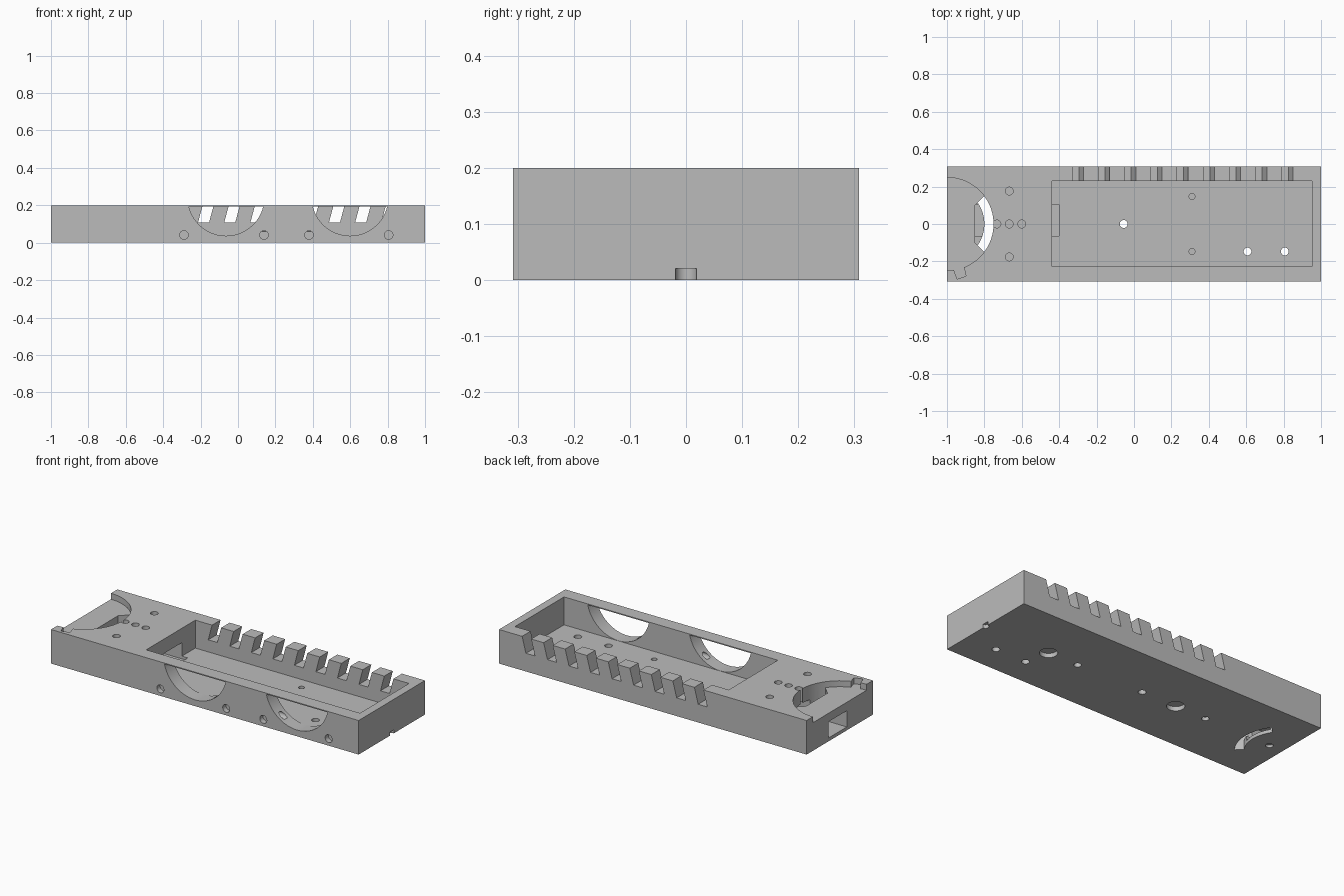
import bpy, bmesh, math

if "Cube" in bpy.data.objects:
    bpy.data.objects.remove(bpy.data.objects["Cube"])

AXES = {'x': lambda a, b, t: (t, a, b),
        'y': lambda a, b, t: (a, t, b),
        'z': lambda a, b, t: (a, b, t)}


def prism(name, pts, lo, hi, axis):
    """Extrude a 2D outline from lo to hi along an axis."""
    bm = bmesh.new()
    f = AXES[axis]
    n = len(pts)
    v0 = [bm.verts.new(f(a, b, lo)) for a, b in pts]
    v1 = [bm.verts.new(f(a, b, hi)) for a, b in pts]
    bm.faces.new(v0)
    bm.faces.new(v1)
    for i in range(n):
        j = (i + 1) % n
        bm.faces.new((v0[i], v0[j], v1[j], v1[i]))
    bmesh.ops.recalc_face_normals(bm, faces=bm.faces)
    me = bpy.data.meshes.new(name)
    bm.to_mesh(me)
    bm.free()
    ob = bpy.data.objects.new(name, me)
    bpy.context.collection.objects.link(ob)
    return ob


def rect(a0, a1, b0, b1):
    return [(a0, b0), (a1, b0), (a1, b1), (a0, b1)]


def arc(ca, cb, r, t0, t1, n):
    return [(ca + r * math.cos(t0 + (t1 - t0) * i / n),
             cb + r * math.sin(t0 + (t1 - t0) * i / n)) for i in range(n + 1)]


def circle(ca, cb, r, n=24):
    return arc(ca, cb, r, 0.1, 0.1 + math.tau, n)[:-1]


# main block
body = prism("tray_block", rect(-1, 1, -0.308, 0.308), 0, 0.2, 'z')
mat = bpy.data.materials.new("plain grey")
mat.diffuse_color = (0.5, 0.5, 0.5, 1)
mat.use_nodes = True
mat.node_tree.nodes["Principled BSDF"].inputs["Base Color"].default_value = mat.diffuse_color
body.data.materials.append(mat)
bpy.context.view_layer.objects.active = body


def cut(pts, lo, hi, axis):
    tool = prism("cutter", pts, lo, hi, axis)
    tool.hide_render = True
    m = body.modifiers.new("cut", 'BOOLEAN')
    m.operation = 'DIFFERENCE'
    m.solver = 'EXACT'
    m.object = tool
    bpy.ops.object.modifier_apply(modifier=m.name)
    bpy.data.objects.remove(tool)


# long pocket
FLOOR = 0.036
cut(rect(-0.438, 0.952, -0.227, 0.229), FLOOR, 0.3, 'z')

# slanted slots in the back wall
for i in range(9):
    t = -0.27 + 0.14 * i
    lean = 0.025 / 0.093
    cut([(t - 0.084, 0.107), (t - 0.025, 0.107),
         (t + lean * 0.1, 0.3), (t - 0.059 + lean * 0.1, 0.3)], 0.2, 0.4, 'y')

# big round windows in the front wall, leaving a thin bridge on top
R, CZ, TOP = 0.2045, 0.2415, 0.194
a = math.asin((CZ - TOP) / R)
for cx in (-0.064, 0.599):
    cut(arc(cx, CZ, R, math.pi + a, math.tau - a, 36), -0.4, -0.2, 'y')

# wire bore between the windows
cut(circle(-0.268, 0.075, 0.018), 0.04, 0.50, 'x')

# blind holes in the front
for cx in (-0.289, 0.139, 0.38, 0.805):
    cut(circle(cx, 0.041, 0.023), -0.4, -0.278, 'y')

# half-round recess at the left end, with a small side notch
cut(arc(-1, 0, 0.249, -math.pi / 2, math.pi / 2, 40) + [(-1.1, 0.249), (-1.1, -0.249)],
    0.165, 0.3, 'z')
cut([(-0.972, -0.22), (-0.946, -0.294), (-0.898, -0.278), (-0.917, -0.2)][:1]
    + [(-0.963, -0.246), (-0.946, -0.294), (-0.898, -0.278), (-0.917, -0.2)],
    0.165, 0.3, 'z')

# tunnel from the left end to the pocket
cut(rect(-0.065, 0.105, 0.02, 0.115), -1.1, -0.4, 'x')

# crescent opening: wide above, narrow arc through the bottom
w = math.atan2(0.15, 0.2)
outer = arc(-1, 0, 0.249, -w, w, 24)
cut(outer + [(-0.85, 0.1), (-0.85, -0.1)], 0.05, 0.18, 'z')
w2 = math.atan2(0.114, 0.164)
cut(outer + arc(-1, 0, 0.2, w2, -w2, 20), -0.1, 0.07, 'z')

# blind holes on top
for x, y in ((-0.733, 0), (-0.667, 0), (-0.6, 0), (-0.667, 0.176), (-0.667, -0.176)):
    cut(circle(x, y, 0.021), 0.1, 0.3, 'z')
for y in (-0.147, 0.147):
    cut(circle(0.31, y, 0.016), 0.015, 0.1, 'z')

# through holes in the floor
for x, y in ((-0.055, 0), (0.607, -0.147), (0.806, -0.147)):
    cut(circle(x, y, 0.021), -0.1, 0.1, 'z')

# blind holes underneath
for x, r, d in ((0.575, 0.048, 0.025), (-0.28, 0.048, 0.025),
                (0.38, 0.02, 0.025), (-0.48, 0.02, 0.025), (-0.911, 0.02, 0.014)):
    cut(circle(x, 0, r), -0.1, d, 'z')

# half-round notch at the bottom of the right end
cut(circle(1.0, 0, 0.019), -0.1, 0.021, 'z')

body.select_set(True)
bpy.ops.object.shade_smooth_by_angle(angle=math.radians(30))
